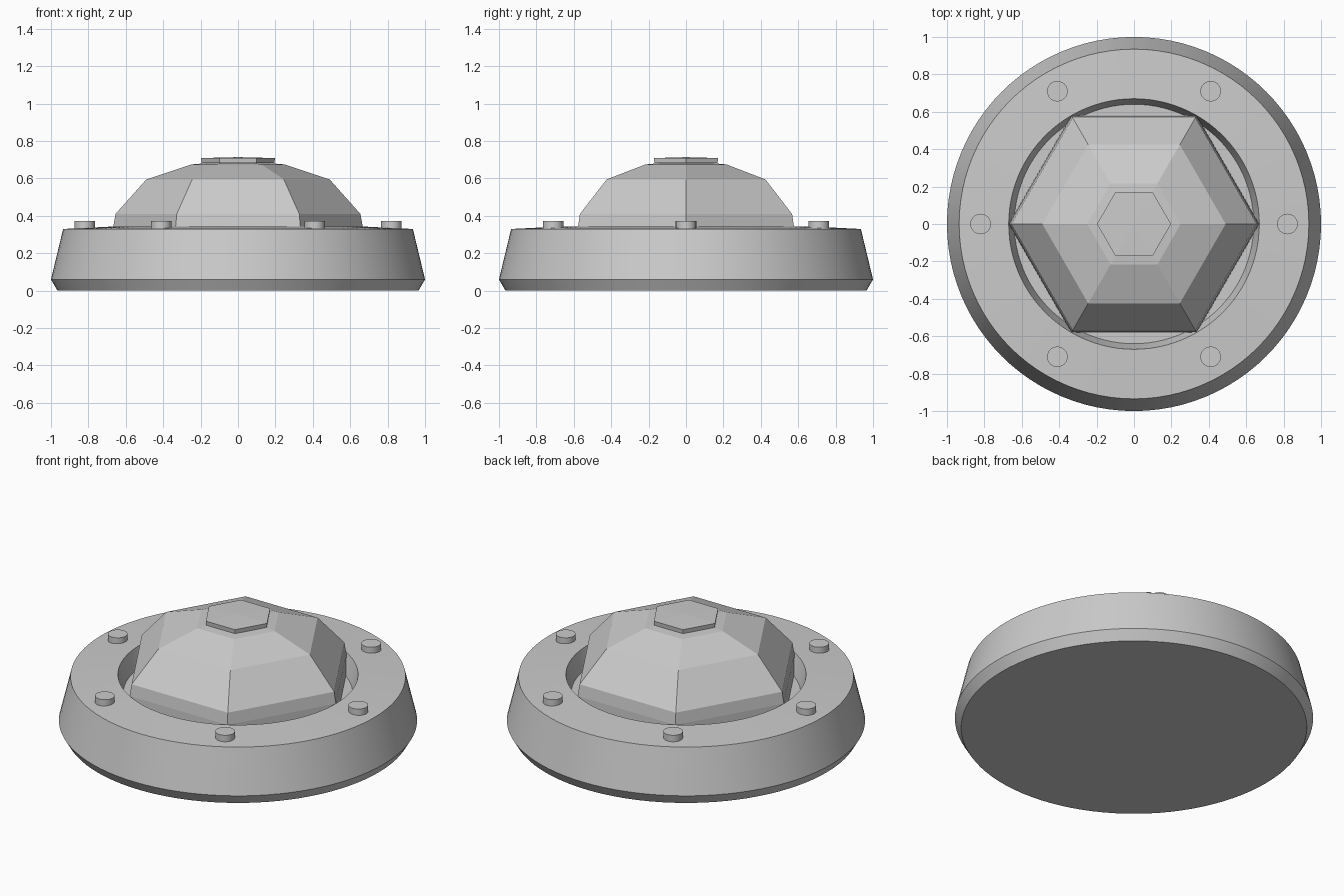
import bpy, bmesh, math

cube = bpy.data.objects.get("Cube")
if cube:
    bpy.data.objects.remove(cube, do_unlink=True)

grey = bpy.data.materials.new("light_grey")
grey.use_nodes = True
COLOUR = (0.6, 0.6, 0.6, 1)
grey.diffuse_color = COLOUR
grey.node_tree.nodes["Principled BSDF"].inputs["Base Color"].default_value = COLOUR


def turned(name, profile, sides, smooth=False, centre=(0, 0), apex=None):
    """Turn a bottom-to-top (radius, height) profile into a closed solid."""
    bm = bmesh.new()
    rings = []
    for r, z in profile:
        ring = []
        for i in range(sides):
            a = math.tau * i / sides
            ring.append(bm.verts.new((centre[0] + r * math.cos(a),
                                      centre[1] + r * math.sin(a), z)))
        rings.append(ring)
    for low, high in zip(rings, rings[1:]):
        for i in range(sides):
            j = (i + 1) % sides
            bm.faces.new((low[i], low[j], high[j], high[i]))
    bm.faces.new(rings[0][::-1])
    if apex is None:
        bm.faces.new(rings[-1])
    else:
        tip = bm.verts.new((*centre, apex))
        for i in range(sides):
            bm.faces.new((rings[-1][i], rings[-1][(i + 1) % sides], tip))
    mesh = bpy.data.meshes.new(name)
    bm.to_mesh(mesh)
    bm.free()
    mesh.materials.append(grey)
    obj = bpy.data.objects.new(name, mesh)
    bpy.context.collection.objects.link(obj)
    if smooth:
        bpy.ops.object.select_all(action="DESELECT")
        obj.select_set(True)
        bpy.context.view_layer.objects.active = obj
        bpy.ops.object.shade_smooth_by_angle(angle=math.radians(25))
    return obj


# Round base with a sloping shoulder and a sunken seat
turned("base", [(0.965, 0), (1, 0.06), (0.935, 0.33), (0.67, 0.343),
                (0.64, 0.23)], 96, smooth=True)

# Six-sided faceted dome sitting in the recess
turned("dome", [(0.67, 0.23), (0.667, 0.34), (0.655, 0.41), (0.49, 0.595),
                (0.25, 0.675)], 6, apex=0.695)

# Thin six-sided cap on the crown
turned("cap", [(0.195, 0.683), (0.198, 0.709)], 6, apex=0.714)

# Ring of six bolts around the shoulder
for k in range(6):
    a = math.tau * k / 6
    turned(f"bolt_{k + 1}", [(0.055, 0.32), (0.055, 0.373)], 24, smooth=True,
           centre=(0.82 * math.cos(a), 0.82 * math.sin(a)))
